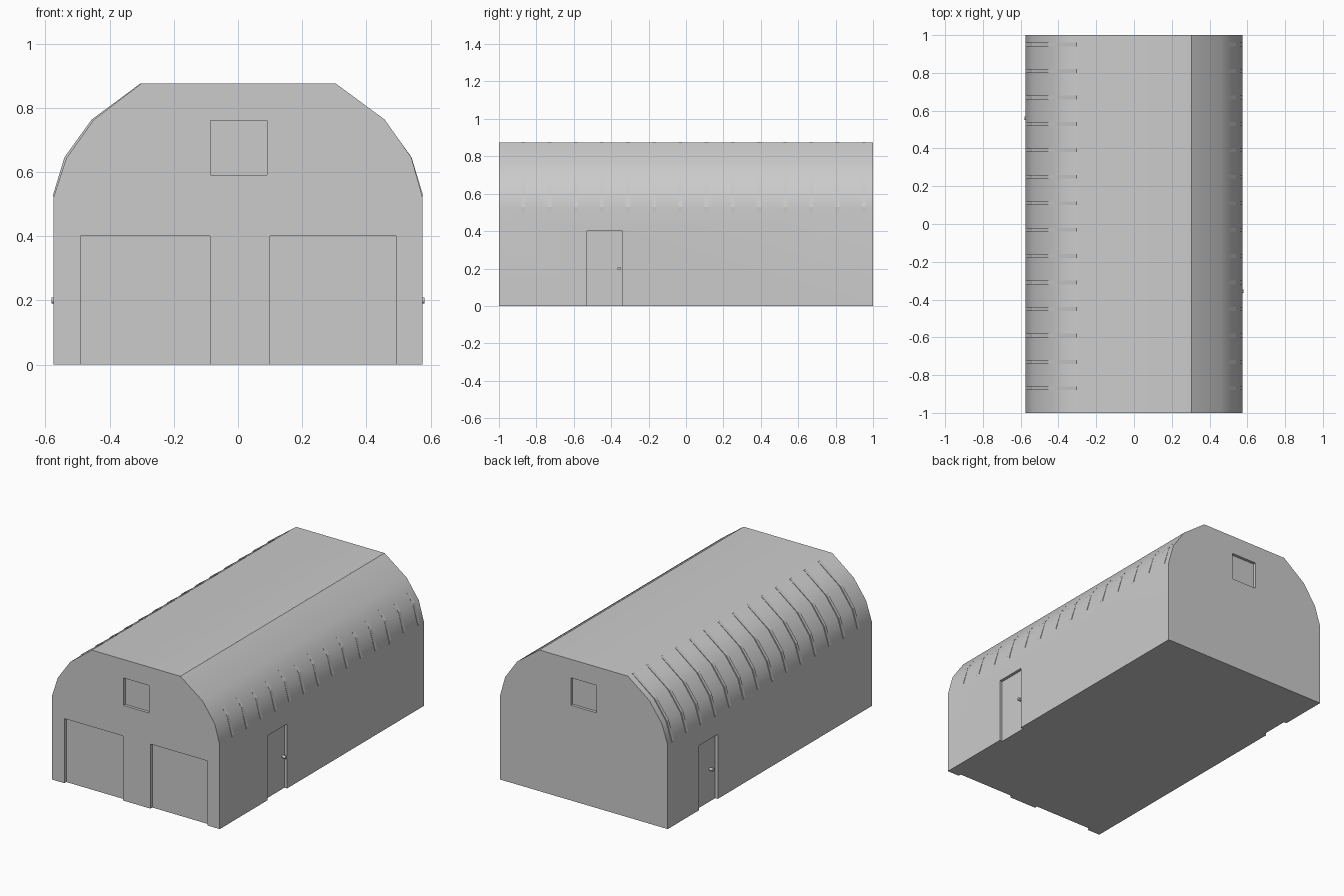
import bpy, bmesh, math

if "Cube" in bpy.data.objects:
    bpy.data.objects.remove(bpy.data.objects["Cube"])


def prism(name, profile, y0, y1):
    """Extrude an (x, z) outline along y."""
    bm = bmesh.new()
    face = bm.faces.new([bm.verts.new((x, y0, z)) for x, z in profile])
    ext = bmesh.ops.extrude_face_region(bm, geom=[face])
    verts = [v for v in ext["geom"] if isinstance(v, bmesh.types.BMVert)]
    bmesh.ops.translate(bm, verts=verts, vec=(0, y1 - y0, 0))
    bmesh.ops.recalc_face_normals(bm, faces=bm.faces)
    mesh = bpy.data.meshes.new(name)
    bm.to_mesh(mesh)
    bm.free()
    ob = bpy.data.objects.new(name, mesh)
    bpy.context.collection.objects.link(ob)
    return ob


def box(name, x, y, z):
    return prism(name, [(x[0], z[0]), (x[1], z[0]), (x[1], z[1]), (x[0], z[1])], *y)


# Main shell: straight walls, faceted curved roof, flat top
right = [(0.575, 0), (0.575, 0.52), (0.54, 0.645), (0.457, 0.763), (0.305, 0.875)]
left = [(-0.302, 0.875), (-0.45, 0.762), (-0.535, 0.642), (-0.575, 0.52), (-0.575, 0)]
shell = prism("barn_shell", right + left, -1, 1)
bpy.context.view_layer.objects.active = shell

# Openings: name, wall axis, wall sign, span along wall, z span
openings = [
    ("front_garage_door_left", "y", -1, (-0.49, -0.087), (0, 0.4)),
    ("front_garage_door_right", "y", -1, (0.1, 0.492), (0, 0.4)),
    ("front_window", "y", -1, (-0.085, 0.09), (0.59, 0.76)),
    ("back_window", "y", 1, (-0.085, 0.09), (0.59, 0.76)),
    ("right_side_door", "x", 1, (-0.53, -0.34), (0, 0.4)),
    ("left_side_door", "x", -1, (0.51, 0.695), (0, 0.4)),
]
RECESS, PANEL = 0.018, 0.03

for name, axis, sign, span, z in openings:
    wall = 1.0 if axis == "y" else 0.575

    def block(label, outer, inner, zs):
        depth = sorted((sign * (wall + outer), sign * (wall - inner)))
        x, y = (span, depth) if axis == "y" else (depth, span)
        return box(label, x, y, zs)

    # cut the recess, then set the panel back inside it
    low = -0.05 if z[0] == 0 else z[0]
    cutter = block("cutter", 0.05, RECESS + PANEL, (low, z[1]))
    mod = shell.modifiers.new("cut", "BOOLEAN")
    mod.object = cutter
    mod.operation = "DIFFERENCE"
    mod.solver = "EXACT"
    bpy.ops.object.modifier_apply(modifier=mod.name)
    bpy.data.objects.remove(cutter, do_unlink=True)
    block(name, -RECESS, RECESS + PANEL, z)

# Smooth the curved roof, keep one crease on the right of the flat top
shell.select_set(True)
bpy.ops.object.shade_smooth_by_angle(angle=math.radians(45))
me = shell.data
for e in me.edges:
    a, b = (me.vertices[i].co for i in e.vertices)
    if all(abs(p.x - 0.305) < 1e-3 and p.z > 0.87 for p in (a, b)):
        e.use_edge_sharp = True
wn = shell.modifiers.new("weighted_normals", "WEIGHTED_NORMAL")
wn.keep_sharp = True

# Thin arched ribs that barely show through the roof curve
half = [(0.574, 0.45), (0.5755, 0.53), (0.5405, 0.646), (0.456, 0.763), (0.304, 0.8755), (0.28, 0.87)]
rib = prism("roof_ribs", half + [(-x, z) for x, z in reversed(half)], -0.88, -0.86)
arr = rib.modifiers.new("repeat", "ARRAY")
arr.count = 14
arr.use_relative_offset = False
arr.use_constant_offset = True
arr.constant_offset_displace = (0, 0.14, 0)

# Side door knobs
for name, sign, y in (("right_door_knob", 1, -0.357), ("left_door_knob", -1, 0.56)):
    bpy.ops.mesh.primitive_cylinder_add(vertices=12, radius=0.009, depth=0.028,
                                        location=(sign * 0.567, y, 0.2),
                                        rotation=(0, math.pi / 2, 0))
    knob = bpy.context.object
    knob.name = name
    bpy.ops.object.shade_smooth_by_angle(angle=math.radians(40))
